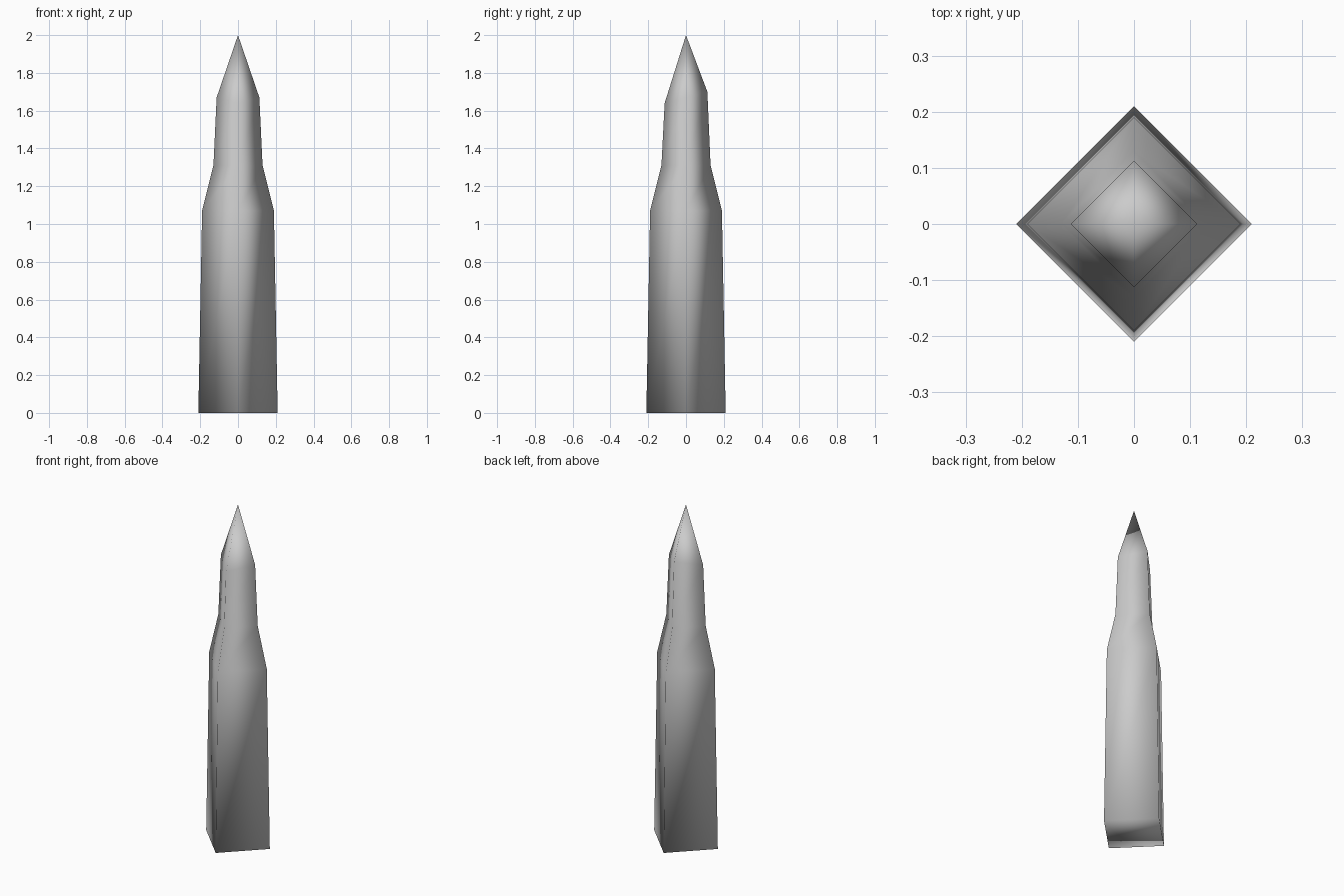
import bpy, bmesh, math

cube = bpy.data.objects.get("Cube")
if cube:
    bpy.data.objects.remove(cube, do_unlink=True)

# Plain grey stone
stone = bpy.data.materials.new("grey stone")
stone.use_nodes = True
grey = (0.6, 0.6, 0.6, 1)
stone.diffuse_color = grey
stone.node_tree.nodes["Principled BSDF"].inputs["Base Color"].default_value = grey

# Rings of the four-sided spire: radius, height, rise towards the back
RINGS = [(0.21, 0, 0), (0.19, 1.07, 0), (0.13, 1.31, 0), (0.113, 1.67, 0.03)]
SIDES = 4

bm = bmesh.new()
rings = []
for radius, height, rise in RINGS:
    ring = []
    for i in range(SIDES):
        a = math.tau * i / SIDES
        ring.append(bm.verts.new((radius * math.cos(a), radius * math.sin(a),
                                  height + rise * math.sin(a))))
    rings.append(ring)

# Walls, pointed top and closed base
for low, high in zip(rings, rings[1:]):
    for i in range(SIDES):
        j = (i + 1) % SIDES
        bm.faces.new((low[i], low[j], high[j], high[i]))
tip = bm.verts.new((0, 0, 2))
for i in range(SIDES):
    bm.faces.new((rings[-1][i], rings[-1][(i + 1) % SIDES], tip))
bm.faces.new(rings[0][::-1])

# Soft shading over the whole body
for face in bm.faces:
    face.smooth = True
bmesh.ops.recalc_face_normals(bm, faces=bm.faces)

mesh = bpy.data.meshes.new("spire")
bm.to_mesh(mesh)
bm.free()
mesh.materials.append(stone)
bpy.context.collection.objects.link(bpy.data.objects.new("spire", mesh))
